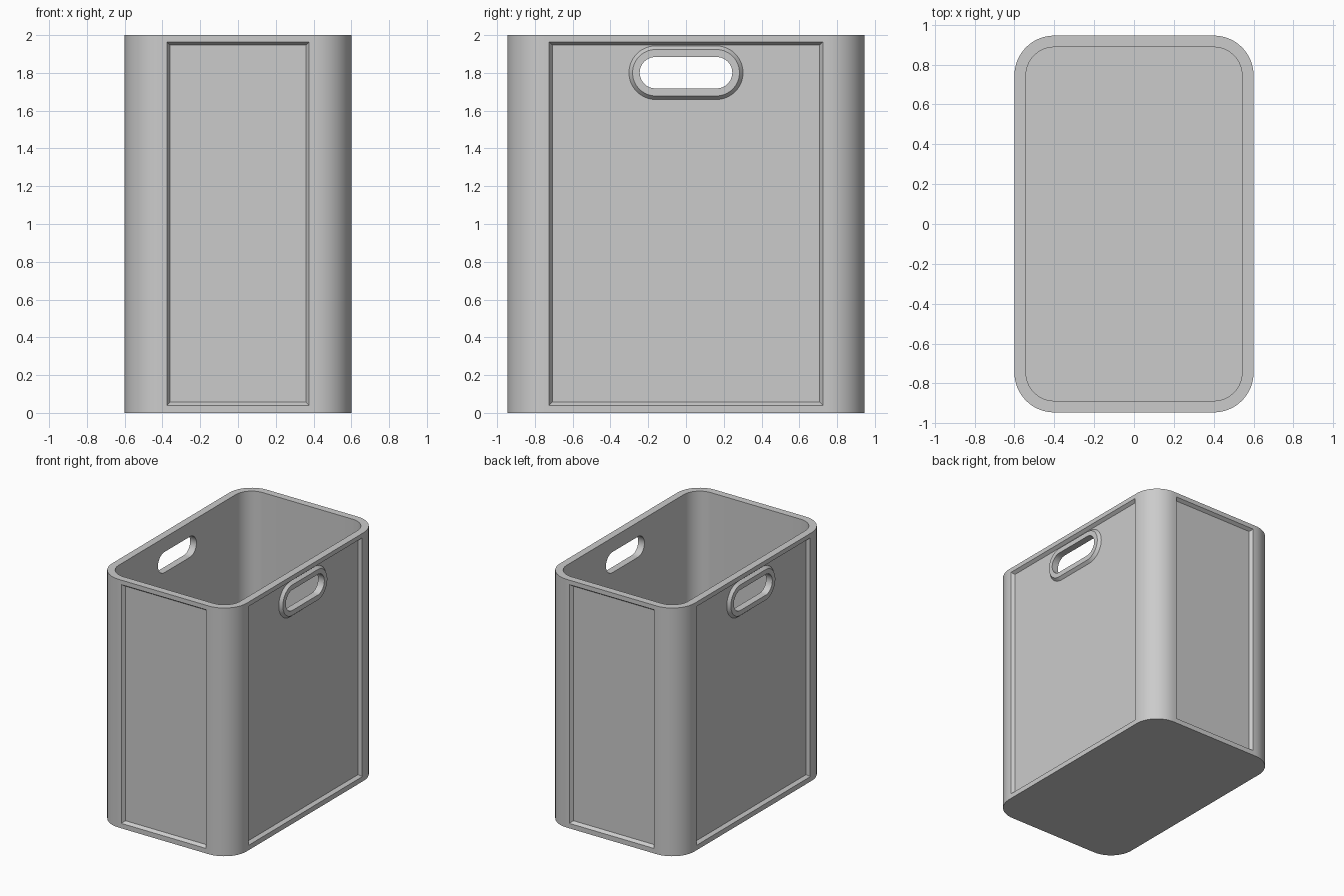
import bpy, bmesh, math
from mathutils import Matrix, Vector

cube = bpy.data.objects.get("Cube")
if cube:
    bpy.data.objects.remove(cube)

HX, HY, H = 0.6, 0.945, 2.0      # outer half sizes and height
WALL, RADIUS = 0.058, 0.2
DEPTH, SLOPE = 0.025, 0.017      # panel recess

grey = bpy.data.materials.new("grey plastic")
grey.use_nodes = True
colour = (0.6, 0.6, 0.6, 1)
grey.diffuse_color = colour
grey.node_tree.nodes["Principled BSDF"].inputs["Base Color"].default_value = colour


def outline(hx, hy, r, steps=16):
    """Rounded rectangle, or a plain one when r is zero."""
    if r == 0:
        return [(hx, hy), (-hx, hy), (-hx, -hy), (hx, -hy)]
    pts = []
    for q, (sx, sy) in enumerate([(1, 1), (-1, 1), (-1, -1), (1, -1)]):
        for i in range(steps + 1):
            a = (q + i / steps) * math.pi / 2
            pts.append((sx * (hx - r) + r * math.cos(a),
                        sy * (hy - r) + r * math.sin(a)))
    return pts


def loft(name, sections, matrix=Matrix()):
    """Skin sections (hx, hy, radius, height) and cap both ends."""
    bm = bmesh.new()
    rings = [[bm.verts.new((x, y, h)) for x, y in outline(hx, hy, r)]
             for hx, hy, r, h in sections]
    for a, b in zip(rings, rings[1:]):
        for i in range(len(a)):
            j = (i + 1) % len(a)
            bm.faces.new((a[i], a[j], b[j], b[i]))
    bm.faces.new(rings[0])
    bm.faces.new(rings[-1])
    bmesh.ops.remove_doubles(bm, verts=bm.verts, dist=1e-5)
    bm.transform(matrix)
    bmesh.ops.recalc_face_normals(bm, faces=bm.faces)
    mesh = bpy.data.meshes.new(name)
    bm.to_mesh(mesh)
    bm.free()
    mesh.materials.append(grey)
    obj = bpy.data.objects.new(name, mesh)
    bpy.context.collection.objects.link(obj)
    return obj


def combine(target, tool, operation):
    mod = target.modifiers.new(operation, "BOOLEAN")
    mod.object, mod.operation, mod.solver = tool, operation, "EXACT"
    bpy.context.view_layer.objects.active = target
    bpy.ops.object.modifier_apply(modifier=mod.name)
    bpy.data.objects.remove(tool)


def on_wall(turn, distance, z):
    """Local x runs along the wall, y is up, z points outward."""
    return (Matrix.Rotation(turn, 4, "Z") @ Matrix.Translation((0, -distance, z))
            @ Matrix.Rotation(math.pi / 2, 4, "X"))


# Open bin with rounded corners
ix, iy, ir = HX - WALL, HY - WALL, RADIUS - WALL
body = loft("bin_body", [(HX, HY, RADIUS, 0), (HX, HY, RADIUS, H),
                         (ix, iy, ir, H), (ix, iy, ir, WALL)])

# Sunken panels with sloped borders on all four walls
for k in range(4):
    side = k % 2
    dist, half = (HX, 0.725) if side else (HY, 0.377)
    tall = 0.962
    panel = loft("panel_cutter",
                 [(half, tall, 0, 0.1), (half, tall, 0, 0),
                  (half - SLOPE, tall - SLOPE, 0, -DEPTH)],
                 on_wall(k * math.pi / 2, dist, 1.002))
    combine(body, panel, "DIFFERENCE")

# Raised handle rims and through holes on the long walls
for k in (1, 3):
    place = on_wall(k * math.pi / 2, HX, 1.801)
    rim = loft("handle_rim", [(0.302, 0.142, 0.142, -DEPTH - 0.01),
                              (0.302, 0.142, 0.142, -DEPTH),
                              (0.283, 0.123, 0.123, -0.002)], place)
    combine(body, rim, "UNION")
    hole = loft("handle_cutter", [(0.245, 0.083, 0.083, -0.15),
                                  (0.245, 0.083, 0.083, 0.1)], place)
    combine(body, hole, "DIFFERENCE")

bpy.ops.object.select_all(action="DESELECT")
body.select_set(True)
bpy.context.view_layer.objects.active = body
bpy.ops.object.shade_smooth_by_angle(angle=math.radians(30))
